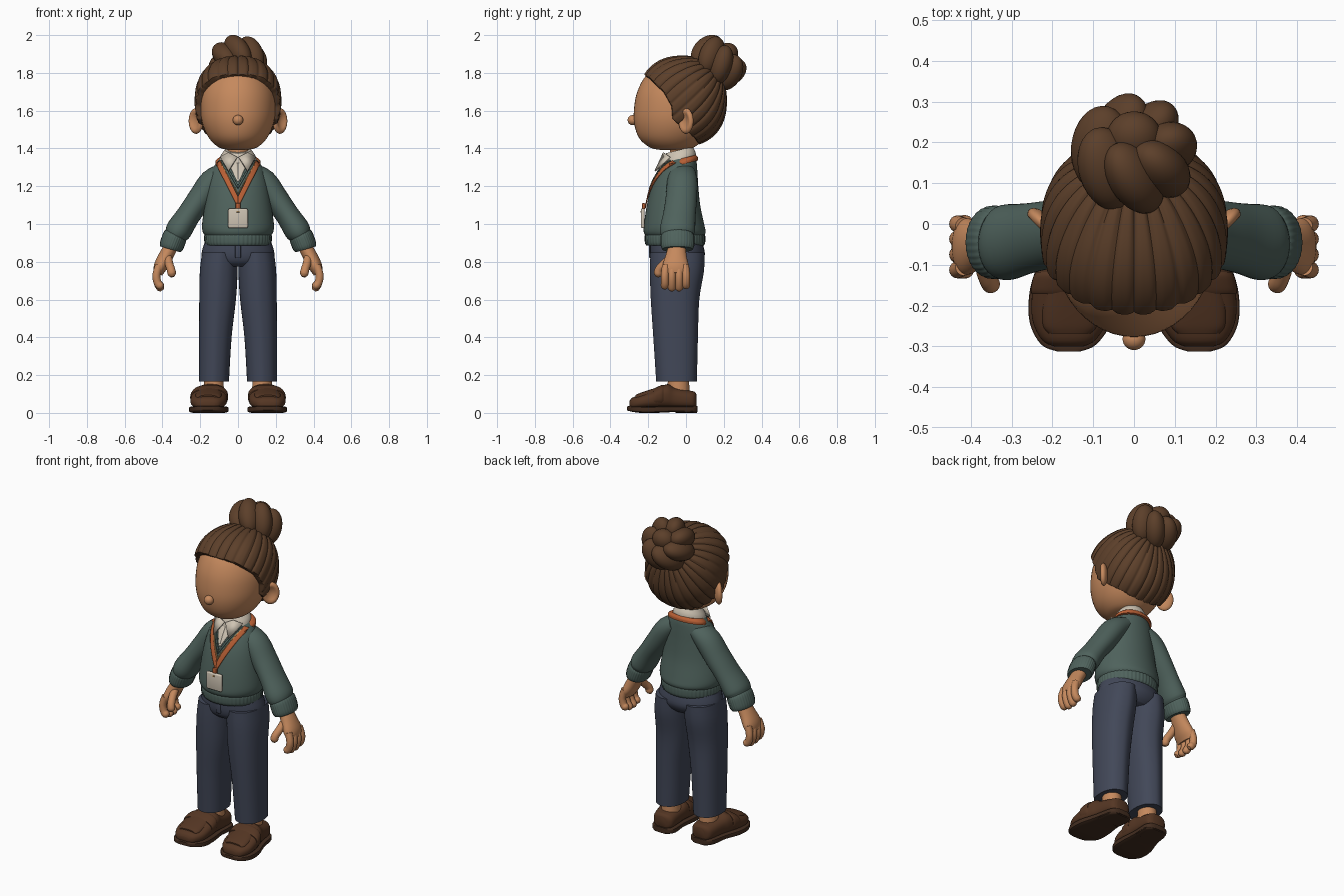
import bpy, bmesh
from math import sin, cos, pi, radians
from mathutils import Vector, Matrix
from mathutils.bvhtree import BVHTree

cube = bpy.data.objects.get("Cube")
if cube:
    bpy.data.objects.remove(cube)


def material(name, rgb):
    m = bpy.data.materials.new(name)
    m.use_nodes = True
    m.diffuse_color = (*rgb, 1)
    m.node_tree.nodes["Principled BSDF"].inputs["Base Color"].default_value = (*rgb, 1)
    return m


SKIN = material("skin", (.56, .25, .11))
HAIR = material("brown hair", (.107, .05, .023))
WOOL = material("green wool", (.078, .123, .108))
CLOTH = material("navy cloth", (.054, .064, .098))
LEATHER = material("brown leather", (.09, .037, .017))
SOLE = material("dark sole", (.055, .026, .014))
ORANGE = material("orange strap", (.48, .115, .035))
CREAM = material("cream", (.62, .55, .45))
GOLD = material("gold", (.5, .3, .11))
X, Y, Z = Vector((1, 0, 0)), Vector((0, 1, 0)), Vector((0, 0, 1))
FLAT, CROSS = (X, Y), (X, Z)


def finish(name, bm, mat, mirror=False, solid=0):
    bmesh.ops.recalc_face_normals(bm, faces=bm.faces)
    me = bpy.data.meshes.new(name)
    bm.to_mesh(me)
    bm.free()
    ob = bpy.data.objects.new(name, me)
    bpy.context.collection.objects.link(ob)
    me.materials.append(mat)
    if solid:
        m = ob.modifiers.new("thickness", "SOLIDIFY")
        m.thickness, m.offset = solid, 0
    if mirror:
        ob.modifiers.new("mirror", "MIRROR").use_mirror_merge = False
    bpy.ops.object.select_all(action="DESELECT")
    ob.select_set(True)
    bpy.context.view_layer.objects.active = ob
    bpy.ops.object.shade_smooth_by_angle(angle=radians(45))
    return ob


def spline(rings, steps):
    """Catmull-Rom interpolation of a list of tuples."""
    r = [Vector(q) for q in rings]
    out = []
    for i in range(len(r) - 1):
        a, b, c, d = r[max(i - 1, 0)], r[i], r[i + 1], r[min(i + 2, len(r) - 1)]
        for k in range(steps):
            t = k / steps
            out.append(b + (c - a) * (t / 2) + (a * 2 - b * 5 + c * 4 - d) * (t * t / 2)
                       + (b * 3 - a - c * 3 + d) * (t ** 3 / 2))
    return out + [r[-1]]


def loft(name, rings, mat, uv=None, power=2, shape=None, sides=32, steps=4,
         mirror=False, tilt=0, bm=None):
    """Skin rings (x, y, z, a, b); a runs along U, b along V."""
    keep = bm is not None
    bm = bm or bmesh.new()
    rings = spline(rings, steps)
    loops = []
    for i, q in enumerate(rings):
        c = Vector(q[:3])
        U, V = uv or (Y, None)
        if V is None:
            T = (Vector(rings[min(i + 1, len(rings) - 1)][:3]) - Vector(rings[max(i - 1, 0)][:3])).normalized()
            U = (Y - T * T.dot(Y)).normalized()
            V = T.cross(U)
        loop = []
        for k in range(sides):
            t = 2 * pi * k / sides
            f = shape(t) if shape else 1
            f /= (abs(cos(t)) ** power + abs(sin(t)) ** power) ** (1 / power)
            p = c + U * (q[3] * cos(t) * f) + V * (q[4] * sin(t) * f)
            p.z += tilt * (p.y - c.y)
            loop.append(bm.verts.new(p))
        loops.append(loop)
    for a, b in zip(loops, loops[1:]):
        for k in range(sides):
            j = (k + 1) % sides
            bm.faces.new((a[k], a[j], b[j], b[k]))
    bm.faces.new(loops[0])
    bm.faces.new(loops[-1])
    return bm if keep else finish(name, bm, mat, mirror)


def upright(rows):
    """Rows of (z, half width, front y, back y) to rings."""
    return [(0, (f + b) / 2, z, w, (b - f) / 2) for z, w, f, b in rows]


def ball(bm, matrix, seg=32):
    return bmesh.ops.create_uvsphere(bm, u_segments=seg, v_segments=seg // 2, radius=1, matrix=matrix)["verts"]


def ribs(count, depth):
    return lambda t: 1 + depth * cos(count * t)


# Head, nose and ears
loft("head", upright([(1.393, .05, -.14, .0), (1.405, .1, -.19, .04), (1.45, .15, -.245, .1),
                      (1.52, .185, -.272, .15), (1.6, .198, -.276, .17), (1.7, .192, -.258, .18),
                      (1.79, .15, -.208, .14), (1.85, .07, -.12, .06)]), SKIN, FLAT, sides=48)
bm = bmesh.new()
ball(bm, Matrix.LocRotScale(Vector((0, -.282, 1.55)), None, Vector((.028, .027, .027))))
finish("nose", bm, SKIN)
bm = bmesh.new()
ear = ball(bm, Matrix())
for v in ear:
    r = v.co.xy.length
    if v.co.z > 0 and r < .75:
        v.co.z -= .9 * (1 - (r / .75) ** 2)
ear_turn = Matrix.Rotation(radians(45), 4, "Z") @ Matrix.Rotation(radians(90), 4, "X")
bm.transform(Matrix.Translation((.222, .0, 1.545)) @ ear_turn @ Matrix.Diagonal((.05, .068, .024, 1)))
finish("ears", bm, SKIN, mirror=True)
loft("neck", [(0, -.03, 1.3, .055, .055), (0, -.03, 1.43, .055, .055)], SKIN, FLAT)

# Swept-back hair: lobed cap whose strands meet under the bun
HAIRLINE = [(1.40, .07), (1.45, .04), (1.5, -.02), (1.55, -.08), (1.62, -.085), (1.7, -.13),
            (1.78, -.212), (1.82, -.3), (2.0, -.5)]


def hairline(z):
    for (z0, y0), (z1, y1) in zip(HAIRLINE, HAIRLINE[1:]):
        if z <= z1:
            return y0 + (y1 - y0) * max(0, z - z0) / (z1 - z0)
    return -.5


bm = bmesh.new()
bmesh.ops.create_uvsphere(bm, u_segments=240, v_segments=120, radius=1)
lean = Matrix.Rotation(radians(-48), 3, "X")
for v in bm.verts:
    strand = abs(cos(13 * math_phi)) if (math_phi := Vector((v.co.x, v.co.y, 0)).angle(X, 0)) else 1
    groove = 1 - .035 * (1 - strand) ** 2 * min(1, v.co.xy.length * 2)
    d = lean @ v.co
    size = (abs(d.x) ** 2.25 + abs(d.y) ** 2.25 + abs(d.z) ** 2.25) ** (-1 / 2.25)
    p = Vector((d.x * .23, d.y * .237, d.z * .242)) * size * groove
    p += Vector((0, -.02, 1.65))
    inside = min(1, max(0, .5 - (p.y - hairline(p.z)) / .03))
    fade = inside * inside * (3 - 2 * inside)
    middle = Vector((0, -.02, 1.65))
    v.co = middle + (p - middle) * (1 - .25 * fade)
finish("hair_cap", bm, HAIR)

# Coiled bun of overlapping lobes
bm = bmesh.new()
centre = Vector((0, .172, 1.855))
face_back = Matrix.Rotation(radians(-45), 4, "X")
for k in range(7):
    spin = Matrix.Rotation(2 * pi * k / 7 + .22, 4, "Z")
    lobe = Matrix.Translation((.083, 0, 0)) @ Matrix.Rotation(radians(28), 4, "X")
    ball(bm, Matrix.Translation(centre) @ face_back @ spin @ lobe @ Matrix.Diagonal((.074, .06, .108, 1)))
ball(bm, Matrix.Translation(centre) @ face_back @ Matrix.Translation((0, 0, .055)) @ Matrix.Diagonal((.068, .06, .07, 1)))
finish("hair_bun", bm, HAIR)

# Sweater
torso = loft("sweater_body", upright([(.94, .176, -.215, .098), (.96, .187, -.224, .104), (1.0, .19, -.222, .096),
                                      (1.1, .176, -.207, .075), (1.2, .16, -.182, .065), (1.28, .14, -.145, .06),
                                      (1.33, .11, -.11, .055), (1.365, .075, -.085, .04)]), WOOL, FLAT, sides=48)
loft("sweater_hem", upright([(.885, .168, -.208, .092), (.9, .176, -.216, .1), (.935, .178, -.218, .101),
                             (.95, .172, -.212, .096)]), WOOL, FLAT, sides=240, shape=ribs(48, .008))
loft("sleeves", [(.07, -.02, 1.275, .07, .05), (.135, -.02, 1.225, .08, .068), (.2, -.025, 1.135, .083, .066),
                 (.26, -.035, 1.05, .086, .063), (.312, -.045, .97, .093, .069), (.33, -.045, .94, .084, .06)],
     WOOL, mirror=True)
loft("cuffs", [(.328, -.045, .945, .082, .058), (.335, -.045, .93, .089, .064), (.352, -.045, .885, .088, .063),
               (.358, -.045, .866, .08, .056)], WOOL, sides=160, shape=ribs(32, .01), mirror=True)

# Shirt, collar and strap laid on the chest
tree = BVHTree.FromPolygons([v.co for v in torso.data.vertices], [p.vertices for p in torso.data.polygons])


def drape(name, edge_a, edge_b, mat, lift, mirror=True):
    """Strip between two (x, z) edges, laid on the front of the sweater."""
    bm, grid = bmesh.new(), []
    for i in range(17):
        a = Vector(edge_a[0]).lerp(Vector(edge_a[1]), i / 16)
        b = Vector(edge_b[0]).lerp(Vector(edge_b[1]), i / 16)
        row = []
        for j in range(5):
            q = a.lerp(b, j / 4)
            hit = tree.ray_cast(Vector((q.x, -1, q.y)), Y)[0]
            row.append(bm.verts.new((q.x, (hit.y if hit else -.08) - lift, q.y)))
        grid.append(row)
    for r, s in zip(grid, grid[1:]):
        for j in range(4):
            bm.faces.new((r[j], r[j + 1], s[j + 1], s[j]))
    return finish(name, bm, mat, mirror, .006)


drape("shirt_front", [(0, 1.36), (0, 1.225)], [(.07, 1.36), (.004, 1.225)], CREAM, .004)
drape("neck_trim", [(.075, 1.34), (0, 1.205)], [(.086, 1.335), (0, 1.185)], WOOL, .007)
drape("chain", [(.088, 1.325), (0, 1.165)], [(.092, 1.322), (0, 1.155)], GOLD, .006)
drape("strap_front", [(.093, 1.335), (0, 1.145)], [(.118, 1.32), (0, 1.085)], ORANGE, .006)
loft("strap_back", [(0, -.01, 1.318, .12, .074), (0, -.01, 1.335, .118, .073), (0, -.01, 1.35, .1, .062)],
     ORANGE, FLAT, tilt=.25)
loft("collar_band", [(0, -.035, 1.325, .1, .09), (0, -.035, 1.36, .092, .085), (0, -.035, 1.392, .07, .07)],
     CREAM, FLAT, tilt=.25)
bm = bmesh.new()
bm.faces.new([bm.verts.new(p) for p in ((.004, -.128, 1.355), (.05, -.118, 1.378), (.094, -.085, 1.355),
                                        (.05, -.163, 1.28))])
finish("collar_points", bm, CREAM, True, .009)


def box(name, loc, size, mat, bevel):
    bm = bmesh.new()
    bmesh.ops.create_cube(bm, size=1, matrix=Matrix.LocRotScale(Vector(loc), None, Vector(size)))
    bmesh.ops.bevel(bm, geom=bm.edges[:], offset=bevel, segments=3, affect="EDGES", profile=.5)
    return finish(name, bm, mat)


box("badge", (0, -.229, 1.03), (.104, .02, .104), CREAM, .008)
box("badge_clip", (0, -.224, 1.095), (.026, .018, .03), ORANGE, .004)
box("badge_stud", (0, -.238, 1.066), (.016, .008, .008), GOLD, .002)

# Hands with fingers and thumb
bm = bmesh.new()
loft("", [(.352, -.048, .885, .046, .036), (.382, -.052, .83, .056, .038), (.41, -.055, .775, .07, .036),
          (.424, -.055, .735, .062, .024)], SKIN, bm=bm)


def finger(points, r):
    end = Vector(points[-1]) + (Vector(points[-1]) - Vector(points[-2])).normalized() * r * .7
    loft("", [(*p, r, r) for p in points] + [(*end, r * .45, r * .45)], SKIN, sides=16, bm=bm)


for y, tip in ((.0, .672), (-.037, .66), (-.075, .66), (-.112, .67)):
    finger([(.418, y * .9 - .005, .78), (.432, y, .73), (.426, y, .69), (.41, y, tip)], .021)
finger([(.372, -.075, .83), (.365, -.115, .79), (.355, -.142, .76), (.35, -.148, .735)], .022)
finish("hands", bm, SKIN, mirror=True)

# Trousers with pressed creases
loft("trouser_seat", upright([(.775, .12, -.15, .06), (.8, .175, -.178, .085), (.84, .193, -.19, .1),
                              (.9, .178, -.19, .088)]), CLOTH, FLAT)
loft("trouser_legs", [(.127, -.05, .165, .079, .104), (.12, -.055, .4, .086, .114), (.108, -.058, .6, .097, .124),
                      (.102, -.048, .75, .1, .138), (.096, -.045, .85, .094, .138)], CLOTH, FLAT,
     power=2.3, shape=lambda t: 1 + .035 * abs(sin(t)) ** 30, sides=64, mirror=True)
box("trouser_fly", (0, -.188, .855), (.03, .016, .07), CLOTH, .005)

# Ankles and loafers
loft("ankles", [(.128, -.04, .08, .055, .06), (.128, -.04, .2, .05, .055)], SKIN, FLAT, mirror=True)


def shoe_part(name, rows, mat, power):
    """Rows of (y, centre x, half width, bottom, top)."""
    loft(name, [(x, y, (lo + hi) / 2, w, (hi - lo) / 2) for y, x, w, lo, hi in rows], mat, CROSS, power, mirror=True)


shoe_part("loafer_uppers", [(-.3, .16, .035, .03, .06), (-.285, .16, .065, .02, .08), (-.235, .157, .092, .02, .098),
                            (-.165, .153, .096, .02, .125), (-.1, .146, .086, .02, .152), (-.06, .14, .077, .02, .135),
                            (.02, .132, .068, .02, .118), (.045, .131, .055, .02, .112), (.055, .131, .035, .03, .1)],
          LEATHER, 2.6)
shoe_part("loafer_straps", [(-.172, .153, .098, .03, .126), (-.16, .153, .1, .03, .134), (-.13, .15, .097, .03, .147),
                            (-.118, .148, .091, .03, .148)], LEATHER, 2.6)
shoe_part("loafer_vamps", [(-.268, .158, .052, .06, .094), (-.25, .157, .066, .06, .103), (-.21, .156, .07, .06, .117),
                           (-.165, .153, .068, .06, .131)], LEATHER, 2.6)
shoe_part("loafer_soles", [(-.312, .16, .03, .014, .034), (-.295, .16, .068, .008, .036), (-.24, .156, .1, 0, .036),
                           (-.16, .153, .102, 0, .036), (-.07, .143, .084, .004, .036), (.02, .132, .076, .004, .036),
                           (.052, .131, .06, .004, .036), (.062, .131, .035, .006, .036)], SOLE, 6)
shoe_part("loafer_heels", [(-.055, .14, .076, 0, .03), (.02, .132, .074, 0, .03), (.058, .131, .045, 0, .03)],
          SOLE, 6)
